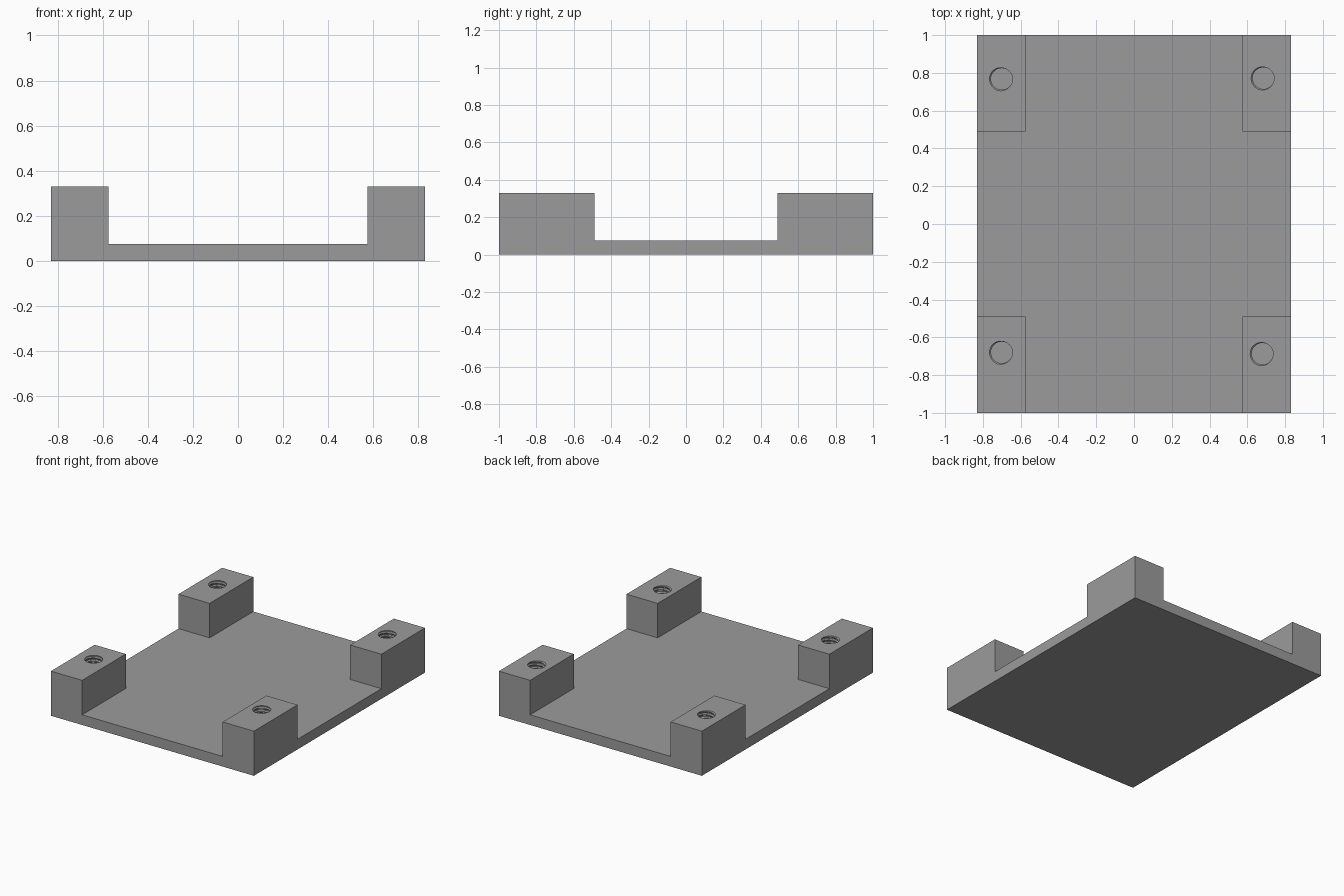
import bpy, bmesh, math
from mathutils import Vector

if "Cube" in bpy.data.objects:
    bpy.data.objects.remove(bpy.data.objects["Cube"])

# Overall sizes
HX, HY = 0.83, 1.0          # half footprint
IX, IY = 0.575, 0.49        # inner edges of the corner posts
PLATE, TOP = 0.075, 0.33    # plate thickness and post height
HOLES = [(-0.70, 0.768), (0.685, 0.772), (-0.70, -0.68), (0.68, -0.687)]
R_IN, R_OUT, PITCH, SEG, TURNS = 0.057, 0.065, 0.025, 32, 13
FLOOR = 0.08                # bottom of the holes

grey = bpy.data.materials.new("plain grey")
grey.diffuse_color = (0.33, 0.33, 0.33, 1)
grey.use_nodes = True
grey.node_tree.nodes["Principled BSDF"].inputs["Base Color"].default_value = grey.diffuse_color


def make_object(name, bm):
    bmesh.ops.recalc_face_normals(bm, faces=bm.faces[:])
    mesh = bpy.data.meshes.new(name)
    bm.to_mesh(mesh)
    bm.free()
    mesh.materials.append(grey)
    obj = bpy.data.objects.new(name, mesh)
    bpy.context.collection.objects.link(obj)
    return obj


def raise_faces(bm, faces, height):
    out = bmesh.ops.extrude_face_region(bm, geom=faces)["geom"]
    bmesh.ops.translate(bm, vec=(0, 0, height),
                        verts=[v for v in out if isinstance(v, bmesh.types.BMVert)])
    return [f for f in out if isinstance(f, bmesh.types.BMFace)]


def build_tray():
    # Plate split in nine cells, with the four corner cells raised into posts
    bm = bmesh.new()
    grid = [[bm.verts.new((x, y, 0)) for y in (-HY, -IY, IY, HY)]
            for x in (-HX, -IX, IX, HX)]
    cells = [bm.faces.new((grid[i][j], grid[i + 1][j], grid[i + 1][j + 1], grid[i][j + 1]))
             for i in range(3) for j in range(3)]
    tops = raise_faces(bm, cells, PLATE)
    corners = []
    for f in tops:
        c = f.calc_center_median()
        if abs(c.x) > IX and abs(c.y) > IY:
            corners.append(f)
    raise_faces(bm, corners, TOP - PLATE)
    bmesh.ops.recalc_face_normals(bm, faces=bm.faces[:])
    bmesh.ops.dissolve_limit(bm, angle_limit=0.01, verts=bm.verts[:], edges=bm.edges[:])
    return make_object("mounting_tray", bm)


def build_thread_cutter(x, y):
    # Helical strip whose profile runs root, root, crest, crest over one pitch
    bm = bmesh.new()
    radii = (R_IN, R_IN, R_OUT, R_OUT)
    z0 = TOP - 11.18 * PITCH
    n = SEG * TURNS

    def point(i, k):
        a = math.tau * i / SEG
        z = z0 + PITCH * (i / SEG + k / 4)
        return bm.verts.new((radii[k] * math.cos(a), radii[k] * math.sin(a), z))

    rows = [[point(i, k) for k in range(4 if i <= n else 1)] for i in range(n + SEG + 1)]
    for i in range(n):
        a = rows[i] + [rows[i + SEG][0]]
        b = rows[i + 1] + [rows[i + 1 + SEG][0]]
        for k in range(4):
            bm.faces.new((a[k], b[k], b[k + 1], a[k + 1]))

    # Flat hole floor, then close both ends with fans
    bmesh.ops.bisect_plane(bm, geom=bm.verts[:] + bm.edges[:] + bm.faces[:],
                           plane_co=(0, 0, FLOOR), plane_no=(0, 0, 1), clear_inner=True)
    low = bm.verts.new((0, 0, FLOOR))
    high = bm.verts.new((0, 0, z0 + PITCH * (TURNS + 1)))
    for e in [e for e in bm.edges if e.is_boundary]:
        bm.faces.new((e.verts[0], e.verts[1], low if e.verts[0].co.z < 0.2 else high))
    bmesh.ops.triangulate(bm, faces=bm.faces[:])
    bmesh.ops.translate(bm, vec=Vector((x, y, 0)), verts=bm.verts[:])
    cutter = make_object("thread_cutter", bm)
    cutter.hide_render = True
    return cutter


# Cut a threaded blind hole in each corner post
tray = build_tray()
bpy.context.view_layer.objects.active = tray
for hx, hy in HOLES:
    cutter = build_thread_cutter(hx, hy)
    mod = tray.modifiers.new("threaded_hole", 'BOOLEAN')
    mod.operation = 'DIFFERENCE'
    mod.solver = 'EXACT'
    mod.object = cutter
    bpy.ops.object.modifier_apply(modifier=mod.name)
    bpy.data.objects.remove(cutter)
